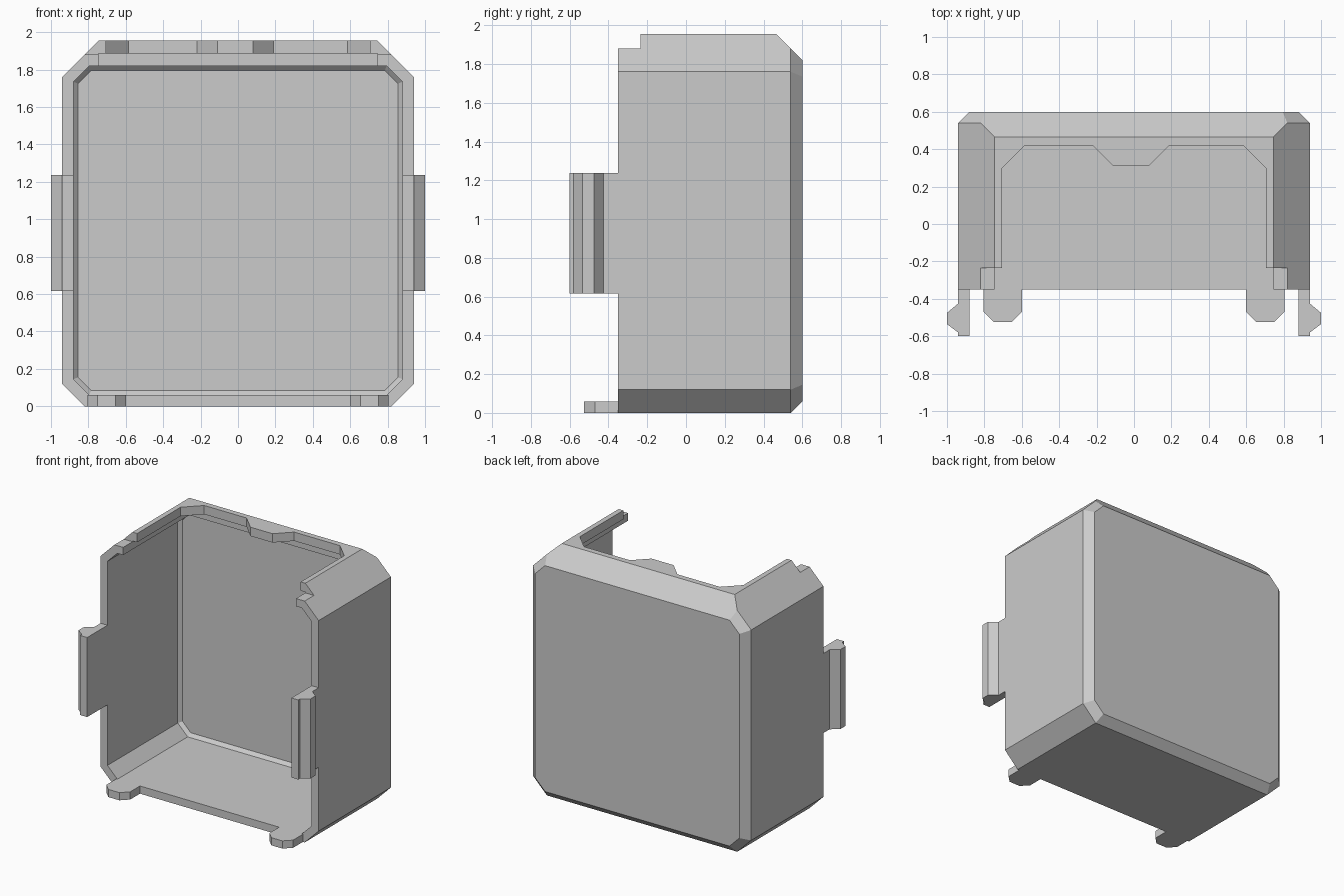
import bpy
import bmesh

cube = bpy.data.objects.get("Cube")
if cube:
    bpy.data.objects.remove(cube, do_unlink=True)

grey = bpy.data.materials.new("light grey plastic")
grey.use_nodes = True
grey.diffuse_color = (0.6, 0.6, 0.6, 1)
grey.node_tree.nodes["Principled BSDF"].inputs["Base Color"].default_value = (0.6, 0.6, 0.6, 1)


def add_object(name, bm):
    bmesh.ops.recalc_face_normals(bm, faces=bm.faces[:])
    mesh = bpy.data.meshes.new(name)
    bm.to_mesh(mesh)
    bm.free()
    mesh.materials.append(grey)
    obj = bpy.data.objects.new(name, mesh)
    bpy.context.scene.collection.objects.link(obj)
    return obj


def hull(name, points):
    """Convex solid around the points, with flat areas merged."""
    bm = bmesh.new()
    for p in points:
        bm.verts.new(p)
    bmesh.ops.convex_hull(bm, input=bm.verts[:])
    bmesh.ops.dissolve_limit(bm, angle_limit=0.01, verts=bm.verts[:], edges=bm.edges[:])
    return add_object(name, bm)


def prism(name, outline, z0, z1):
    """Extrude an XY outline from z0 up to z1."""
    bm = bmesh.new()
    face = bm.faces.new([bm.verts.new((x, y, z0)) for x, y in outline])
    top = bmesh.ops.extrude_face_region(bm, geom=[face])["geom"]
    for v in top:
        if isinstance(v, bmesh.types.BMVert):
            v.co.z = z1
    return add_object(name, bm)


def octagon(inset, y, cut):
    """Rectangle with cut corners, at depth y, inset from the wall outline."""
    w, low, high = 0.94 - inset, inset, 1.88 - inset
    half = [(w, low + cut), (w - cut, low), (w, high - cut), (w - cut, high)]
    return [(s * x, y, z) for s in (-1, 1) for x, z in half]


def rect(x, y0, y1):
    return [(-x, y0), (x, y0), (x, y1), (-x, y1)]


def subtract(target, cutter):
    cutter.hide_render = True
    mod = target.modifiers.new("cut", 'BOOLEAN')
    mod.operation = 'DIFFERENCE'
    mod.solver = 'EXACT'
    mod.object = cutter
    bpy.context.view_layer.objects.active = target
    bpy.ops.object.modifier_apply(modifier=mod.name)
    bpy.data.objects.remove(cutter, do_unlink=True)


FRONT = -0.35

# Shell: bevelled back, with a raised, sloped top rim
ridge = [(s * 0.745, y, 1.955) for s in (-1, 1) for y in (FRONT, 0.465)]
shell = hull("shell", octagon(0, FRONT, 0.12) + octagon(0, 0.54, 0.12)
             + octagon(0.06, 0.6, 0.085) + ridge)

# Cavity with a small bevel at the back
subtract(shell, hull("cavity", octagon(0.06, -0.5, 0.085) + octagon(0.06, 0.515, 0.085)
                     + octagon(0.085, 0.54, 0.07)))

# Slot beneath the top lip
subtract(shell, prism("slot", rect(0.745, -0.5, 0.465), 1.79, 1.886))

# Opening in the top lip, with a tongue at the back
opening = [(-0.705, -0.5), (0.705, -0.5), (0.705, 0.3), (0.585, 0.42), (0.19, 0.42),
           (0.08, 0.31), (-0.11, 0.31), (-0.22, 0.42), (-0.585, 0.42), (-0.705, 0.3)]
subtract(shell, prism("opening", opening, 1.85, 2.1))

# Step at the front of the rim
subtract(shell, prism("step", rect(1.2, -0.5, -0.235), 1.88, 2.1))

# Side clips and bottom feet, mirrored left and right
clip = [(0.88, FRONT), (0.94, FRONT), (0.94, -0.425), (1.0, -0.475),
        (1.0, -0.535), (0.94, -0.58), (0.94, -0.6), (0.88, -0.6)]
foot = [(0.6, FRONT), (0.6, -0.47), (0.655, -0.525), (0.75, -0.525),
        (0.805, -0.47), (0.805, FRONT)]
for side, s in (("left", 1), ("right", -1)):
    prism(side + "_clip", [(s * x, y) for x, y in clip], 0.617, 1.237)
    prism(side + "_foot", [(s * x, y) for x, y in foot], 0, 0.06)
